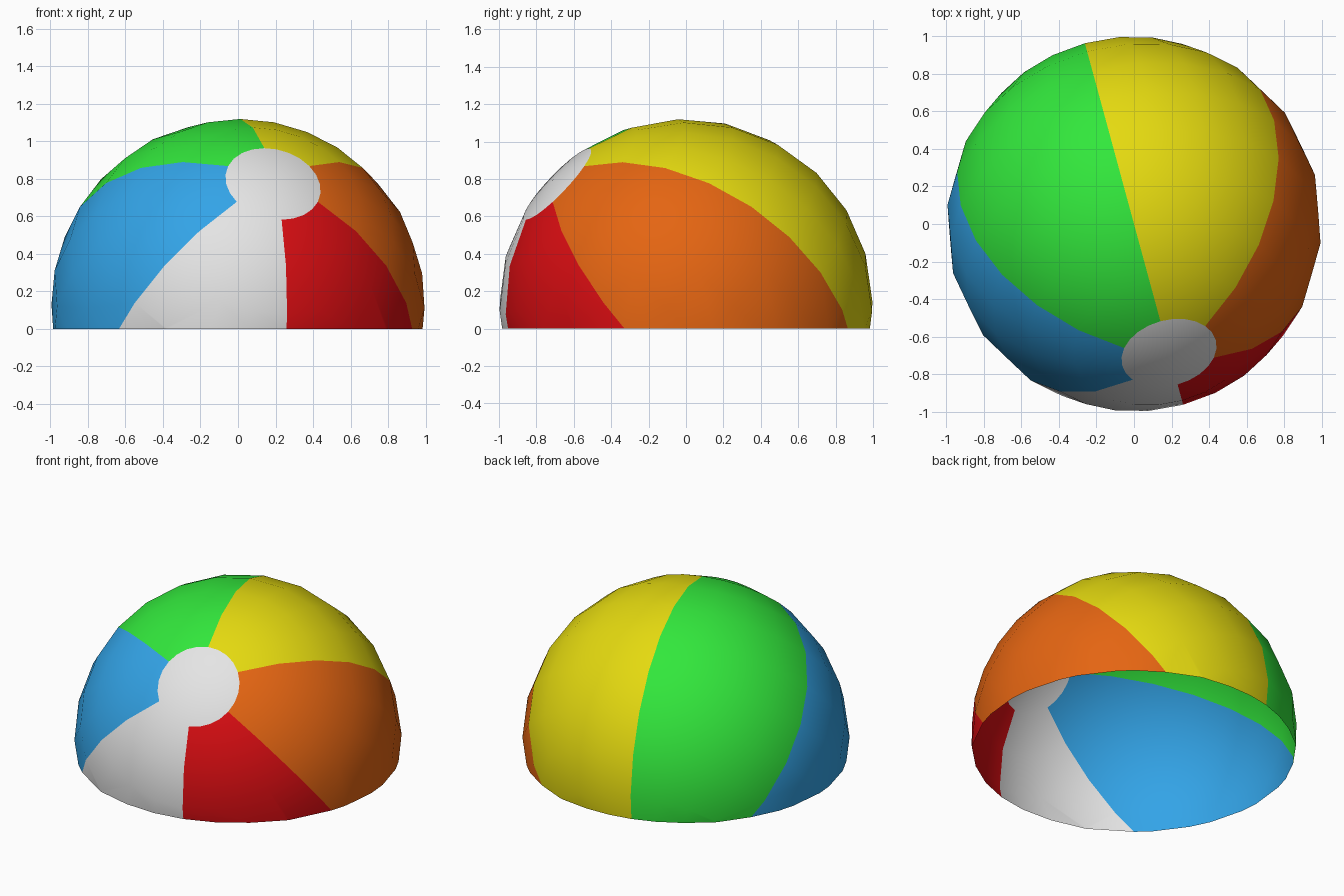
import bpy, bmesh
from math import radians, sin, cos, atan2, pi
from mathutils import Matrix, Vector

cube = bpy.data.objects.get("Cube")
if cube:
    bpy.data.objects.remove(cube, do_unlink=True)

CENTRE_HEIGHT = 0.12
POLE_TURN = radians(15.2)    # pole swings from the front towards the left side
POLE_LIFT = radians(42.5)    # pole tilts up from the horizon


def make_material(name, colour):
    mat = bpy.data.materials.new(name)
    mat.use_nodes = True
    mat.diffuse_color = (*colour, 1)
    bsdf = next(n for n in mat.node_tree.nodes if n.type == 'BSDF_PRINCIPLED')
    bsdf.inputs["Base Color"].default_value = (*colour, 1)
    return mat


# Panel colours, in order around the pole; white also colours the cap
panels = [
    ("yellow", (0.78, 0.70, 0.005)),
    ("orange", (0.78, 0.13, 0.006)),
    ("red", (0.70, 0.004, 0.006)),
    ("white", (0.78, 0.78, 0.78)),
    ("blue", (0.033, 0.37, 0.80)),
    ("green", (0.032, 0.80, 0.045)),
]
WHITE = 3

# Ball with its pole along z; panels are sixths, the cap is the first ring
bm = bmesh.new()
bmesh.ops.create_uvsphere(bm, u_segments=24, v_segments=12, radius=1)
for face in bm.faces:
    c = face.calc_center_median()
    turn = -atan2(c.y, c.x) % (2 * pi)
    on_cap = min(v.co.z for v in face.verts) > cos(radians(20))
    face.material_index = WHITE if on_cap else int(turn / (pi / 3)) % 6
    face.smooth = True

# Tilt the pole forward and up
ahead = Vector((sin(POLE_TURN), -cos(POLE_TURN), 0))
up = Vector((0, 0, 1))
pole = ahead * cos(POLE_LIFT) + up * sin(POLE_LIFT)
rise = up * cos(POLE_LIFT) - ahead * sin(POLE_LIFT)
tilt = Matrix((rise, pole.cross(rise), pole)).transposed().to_4x4()
bm.transform(Matrix.Translation((0, 0, CENTRE_HEIGHT)) @ tilt)

# Slice off the bottom, leaving an open shell
bmesh.ops.bisect_plane(bm, geom=bm.verts[:] + bm.edges[:] + bm.faces[:],
                       plane_co=(0, 0, 0), plane_no=(0, 0, 1), clear_inner=True)

mesh = bpy.data.meshes.new("ball_shell")
bm.to_mesh(mesh)
bm.free()
for name, colour in panels:
    mesh.materials.append(make_material(name, colour))
ball = bpy.data.objects.new("ball_shell", mesh)
bpy.context.collection.objects.link(ball)
